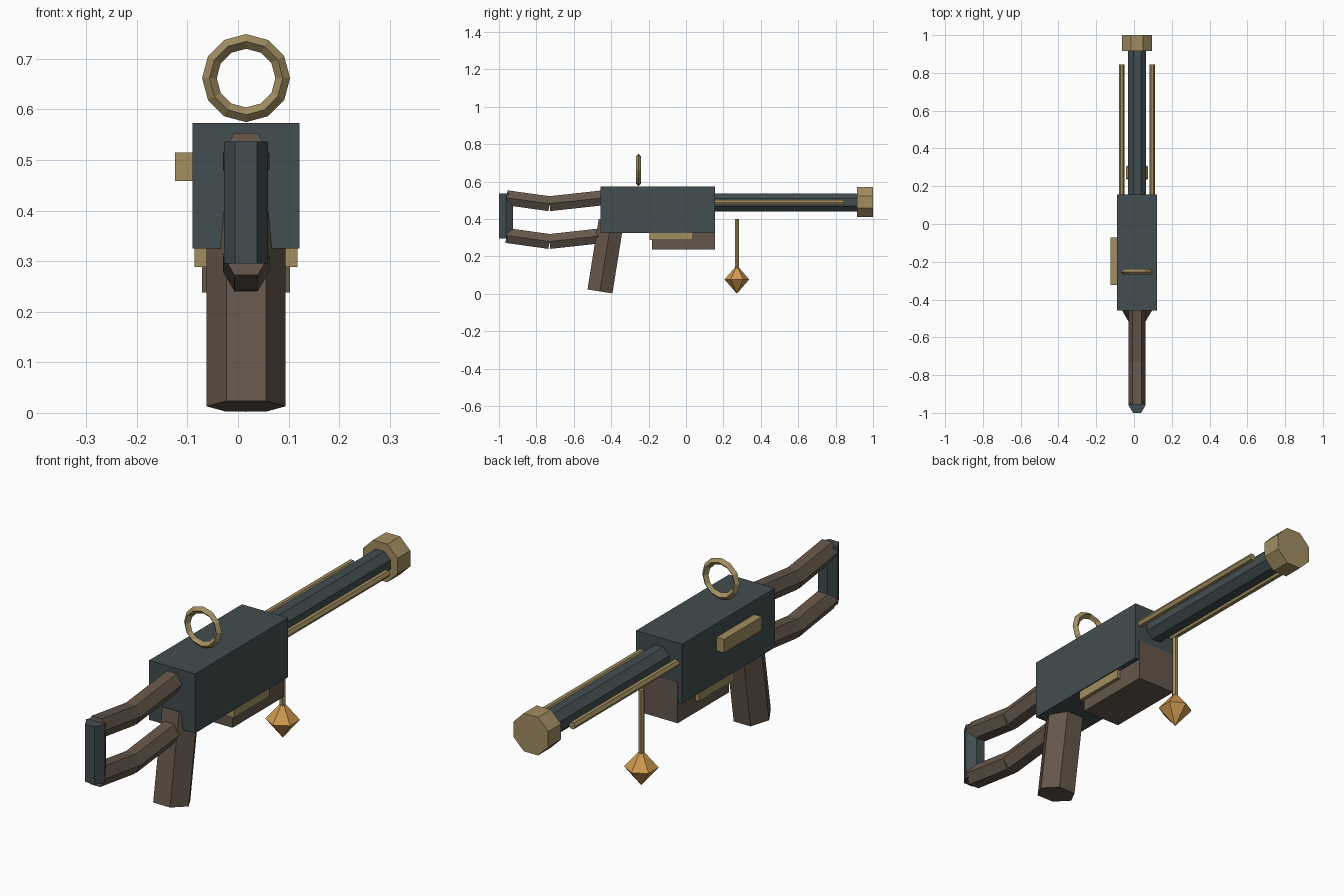
import bpy, bmesh
from math import pi, cos, sin
from mathutils import Matrix, Vector

if "Cube" in bpy.data.objects:
    bpy.data.objects.remove(bpy.data.objects["Cube"])

CX = 0.016  # the body's centre line


def material(name, rgb):
    m = bpy.data.materials.new(name)
    m.diffuse_color = (*rgb, 1)
    m.use_nodes = True
    m.node_tree.nodes["Principled BSDF"].inputs["Base Color"].default_value = m.diffuse_color
    return m


steel = material("dark_steel", (0.055, 0.075, 0.08))
wood = material("brown_wood", (0.13, 0.095, 0.07))
brass = material("aged_brass", (0.36, 0.27, 0.12))
amber = material("amber", (0.62, 0.32, 0.08))


def finish(name, bm, mat):
    bmesh.ops.recalc_face_normals(bm, faces=bm.faces)
    me = bpy.data.meshes.new(name)
    bm.to_mesh(me)
    bm.free()
    me.materials.append(mat)
    ob = bpy.data.objects.new(name, me)
    bpy.context.collection.objects.link(ob)
    return ob


def box(name, x, y, z, mat):
    bm = bmesh.new()
    size = [b - a for a, b in (x, y, z)]
    mid = [(a + b) / 2 for a, b in (x, y, z)]
    bmesh.ops.create_cube(bm, size=1, matrix=Matrix.Translation(mid) @ Matrix.Diagonal((*size, 1)))
    return finish(name, bm, mat)


def bar(name, p0, p1, r, mat, sides=6, x=CX, r2=None, roll=0):
    """Prism between two (y, z) points, with a corner on the x axis."""
    a, b = Vector((x, *p0)), Vector((x, *p1))
    d = (b - a).normalized()
    ax = Vector((1, 0, 0))
    rot = Matrix((ax.cross(d), ax, d)).transposed().to_4x4()
    bm = bmesh.new()
    bmesh.ops.create_cone(bm, cap_ends=True, segments=sides, radius1=r,
                          radius2=r if r2 is None else r2, depth=(b - a).length,
                          matrix=Matrix.Translation((a + b) / 2) @ rot @ Matrix.Rotation(roll, 4, 'Z'))
    return finish(name, bm, mat)


# Receiver, blocks below it and the side plate
box("receiver", (-0.09, 0.122), (-0.458, 0.155), (0.325, 0.573), steel)
box("lower_block", (-0.071, 0.103), (-0.183, 0.156), (0.238, 0.41), wood)
box("lower_rail", (-0.086, 0.118), (-0.195, 0.038), (0.288, 0.34), brass)
box("side_plate", (-0.125, -0.088), (-0.322, -0.072), (0.459, 0.515), brass)

# Barrel, muzzle and the two side rods
bar("barrel", (0.1, 0.489), (0.93, 0.489), 0.052, steel, 8, roll=pi / 8)
bar("muzzle", (0.915, 0.491), (1.0, 0.491), 0.086, brass, 8, roll=pi / 8)
for side, s in (("left", -1), ("right", 1)):
    bar(f"{side}_rod", (0.12, 0.489), (0.845, 0.489), 0.015, brass, x=CX + s * 0.081)

# Grip
bar("grip", (-0.46, 0.013), (-0.4, 0.389), 0.078, wood)

# Skeleton stock: two bent arms and the butt
for level, dz in (("upper", 0), ("lower", -0.202)):
    bar(f"{level}_stock_rear", (-0.96, 0.514 + dz), (-0.73, 0.482 + dz), 0.046, wood)
    bar(f"{level}_stock_front", (-0.73, 0.482 + dz), (-0.43, 0.515 + dz), 0.046, wood)
bar("butt", (-0.962, 0.295), (-0.962, 0.537), 0.0435, steel)

# Ring on top: diamond section swept round twelve sides
bm = bmesh.new()
R, r, n = 0.0725, 0.0145, 12
loops = []
for i in range(n):
    a = 2 * pi * i / n
    loops.append([bm.verts.new((CX + (R + r * cos(t)) * cos(a), -0.254 + r * sin(t),
                                0.662 + (R + r * cos(t)) * sin(a)))
                  for t in (0, pi / 2, pi, 3 * pi / 2)])
for i in range(n):
    p, q = loops[i], loops[(i + 1) % n]
    for k in range(4):
        bm.faces.new((p[k], p[(k + 1) % 4], q[(k + 1) % 4], q[k]))
finish("top_ring", bm, brass)

# Hanging charm
bar("charm_rod", (0.272, 0.13), (0.272, 0.4), 0.0125, brass)
bm = bmesh.new()
bmesh.ops.create_uvsphere(bm, u_segments=6, v_segments=2, radius=1,
                          matrix=Matrix.Translation((CX, 0.272, 0.077)) @ Matrix.Diagonal((0.066, 0.066, 0.076, 1)))
finish("charm_crystal", bm, amber)
